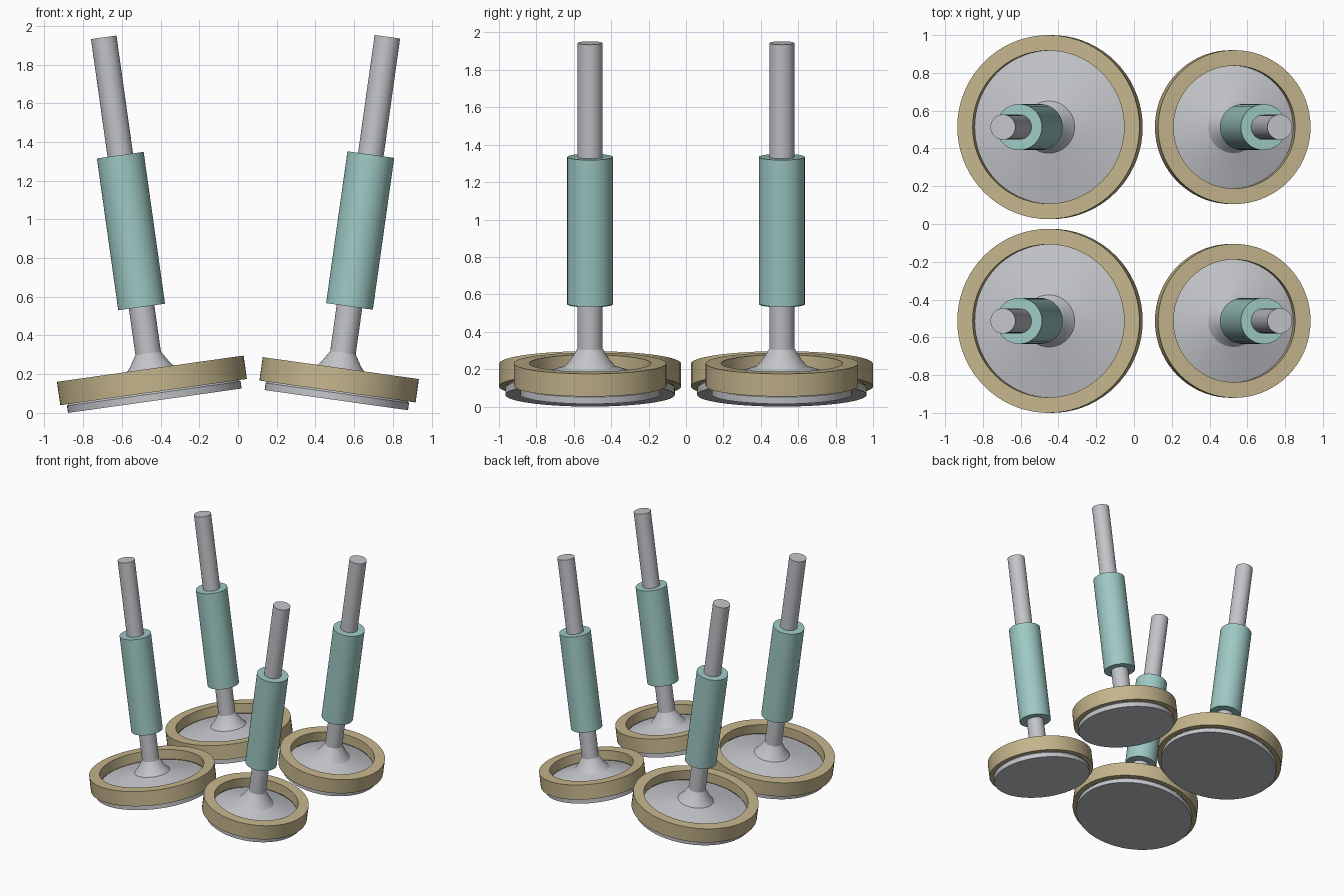
import bpy, bmesh, math

cube = bpy.data.objects.get("Cube")
if cube:
    bpy.data.objects.remove(cube, do_unlink=True)


def material(name, rgb):
    m = bpy.data.materials.new(name)
    m.use_nodes = True
    m.diffuse_color = (*rgb, 1)
    m.node_tree.nodes["Principled BSDF"].inputs["Base Color"].default_value = (*rgb, 1)
    return m


STEEL = material("steel grey", (0.54, 0.555, 0.585))
BRONZE = material("seat tan", (0.555, 0.462, 0.263))
TEAL = material("guide teal", (0.342, 0.587, 0.555))


def lathe(name, profile, mat, loc, tilt, closed=False, seg=72):
    """Spin (radius, height) points about the local z axis."""
    bm = bmesh.new()
    rings = []
    for r, z in profile:
        if r == 0:
            rings.append([bm.verts.new((0, 0, z))])
        else:
            rings.append([bm.verts.new((r * math.cos(2 * math.pi * i / seg),
                                        r * math.sin(2 * math.pi * i / seg), z))
                          for i in range(seg)])
    pairs = list(zip(rings, rings[1:]))
    if closed:
        pairs.append((rings[-1], rings[0]))
    for a, b in pairs:
        for i in range(seg):
            j = (i + 1) % seg
            if len(a) == 1:
                bm.faces.new((a[0], b[j], b[i]))
            elif len(b) == 1:
                bm.faces.new((a[i], a[j], b[0]))
            else:
                bm.faces.new((a[i], a[j], b[j], b[i]))
    bmesh.ops.recalc_face_normals(bm, faces=bm.faces)
    me = bpy.data.meshes.new(name)
    bm.to_mesh(me)
    bm.free()
    me.materials.append(mat)
    ob = bpy.data.objects.new(name, me)
    ob.location = loc
    ob.rotation_euler = (0, tilt, 0)
    bpy.context.collection.objects.link(ob)
    bpy.ops.object.select_all(action='DESELECT')
    ob.select_set(True)
    bpy.context.view_layer.objects.active = ob
    bpy.ops.object.shade_smooth_by_angle(angle=math.radians(20))
    return ob


STEM_R = 0.0665
TILT = math.radians(8)


def valve(label, head_r, bore_r, seat_r, loc, tilt):
    # valve: flat face, thin margin, sealing cone, shallow back, neck and stem
    lathe(label + "_valve", [
        (0, 0), (head_r, 0), (head_r, 0.037), (bore_r, 0.085),
        (0.138, 0.148), (0.105, 0.185), (STEM_R, 0.247),
        (STEM_R, 1.896), (0, 1.896)], STEEL, loc, tilt)
    # seat ring with a sealing cone under its bore
    lathe(label + "_seat_ring", [
        (seat_r, 0.045), (seat_r, 0.167), (bore_r, 0.167),
        (bore_r, 0.088), (bore_r + 0.043, 0.045)], BRONZE, loc, tilt, closed=True)
    # guide sleeve around the stem
    lathe(label + "_guide", [
        (STEM_R, 0.489), (0.122, 0.489), (0.122, 1.281), (STEM_R, 1.281)],
        TEAL, loc, tilt, closed=True)


# two large valves lean to -x, two small ones lean to +x
for row, y in (("front", -0.513), ("back", 0.513)):
    valve(row + "_large", 0.453, 0.405, 0.487, (-0.430, y, 0.063), -TILT)
    valve(row + "_small", 0.374, 0.325, 0.4075, (0.508, y, 0.066), TILT)
